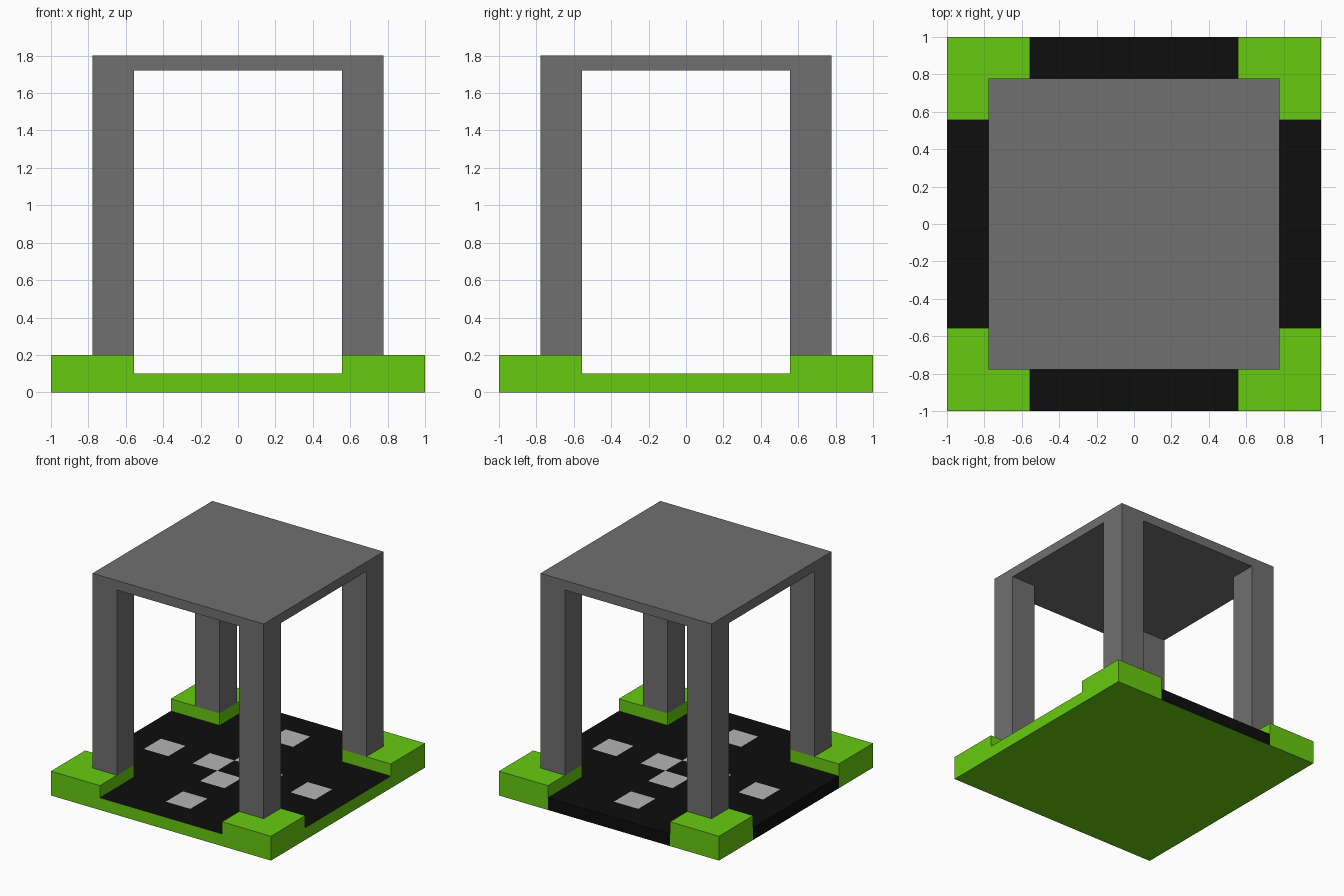
import bpy, bmesh, math
from mathutils import Vector

if "Cube" in bpy.data.objects:
    bpy.data.objects.remove(bpy.data.objects["Cube"])

CELL = 2 / 9            # the design sits on a nine-cell grid
INNER = 2.5 * CELL      # inner edge of corner blocks and pillars
ROAD_Z = 0.10


def material(name, rgb):
    m = bpy.data.materials.new(name)
    m.diffuse_color = (*rgb, 1)
    m.use_nodes = True
    m.node_tree.nodes["Principled BSDF"].inputs["Base Color"].default_value = m.diffuse_color
    return m


green = material("grass_green", (0.135, 0.59, 0.005))
black = material("asphalt_black", (0.004, 0.004, 0.004))
grey = material("concrete_grey", (0.16, 0.16, 0.16))
white = material("marking_white", (0.46, 0.46, 0.46))


def finish(bm, name, mats):
    mesh = bpy.data.meshes.new(name)
    bm.to_mesh(mesh)
    bm.free()
    for m in mats:
        mesh.materials.append(m)
    obj = bpy.data.objects.new(name, mesh)
    bpy.context.collection.objects.link(obj)
    return obj


def slab_with_corners(name, half, z_start, z_slab, z_corner, mats, pick=None):
    """Square slab whose four corner cells are pulled on from z_slab to z_corner."""
    bm = bmesh.new()
    bmesh.ops.create_cube(bm, size=1)
    thick = abs(z_slab - z_start)
    bmesh.ops.scale(bm, vec=(2 * half, 2 * half, thick), verts=bm.verts)
    bmesh.ops.translate(bm, vec=(0, 0, (z_start + z_slab) / 2), verts=bm.verts)
    for axis in (Vector((1, 0, 0)), Vector((0, 1, 0))):
        for d in (-INNER, INNER):
            bmesh.ops.bisect_plane(bm, geom=bm.verts[:] + bm.edges[:] + bm.faces[:],
                                   plane_co=axis * d, plane_no=axis)
    corners = []
    for f in bm.faces:
        c = f.calc_center_median()
        if abs(c.z - z_slab) < 1e-4 and min(abs(c.x), abs(c.y)) > INNER:
            corners.append(f)
    res = bmesh.ops.extrude_face_region(bm, geom=corners)
    bmesh.ops.translate(bm, vec=(0, 0, z_corner - z_slab),
                        verts=[g for g in res["geom"] if isinstance(g, bmesh.types.BMVert)])
    bmesh.ops.recalc_face_normals(bm, faces=bm.faces)
    if pick:
        for f in bm.faces:
            f.material_index = pick(f.calc_center_median(), f.normal)
    bmesh.ops.dissolve_limit(bm, angle_limit=math.radians(1), verts=bm.verts,
                             edges=bm.edges, delimit={'MATERIAL'})
    return finish(bm, name, mats)


def road_faces(c, n):
    """Black on the road top and on its back and left ends."""
    top = n.z > 0.5 and c.z < ROAD_Z + 0.01
    back = n.y > 0.5 and c.y > 0.99 and abs(c.x) < INNER
    left = n.x < -0.5 and c.x < -0.99 and abs(c.y) < INNER
    return 1 if top or back or left else 0


# Ground tile: crossroads between four raised corner blocks
slab_with_corners("crossroads_base", 1, 0, ROAD_Z, 0.2, [green, black], road_faces)

# Canopy: flat roof on four square pillars
slab_with_corners("roof_and_pillars", 3.5 * CELL, 1.8, 1.722, 0.2, [grey])

# Road markings: two dashes on each arm of the crossing
bm = bmesh.new()
for r in (CELL, 3 * CELL):
    for x, y in ((r, 0), (-r, 0), (0, r), (0, -r)):
        quad = bmesh.ops.create_grid(bm, x_segments=1, y_segments=1, size=CELL / 2)
        bmesh.ops.translate(bm, vec=(x, y, ROAD_Z + 0.002), verts=quad["verts"])
finish(bm, "lane_markings", [white])
